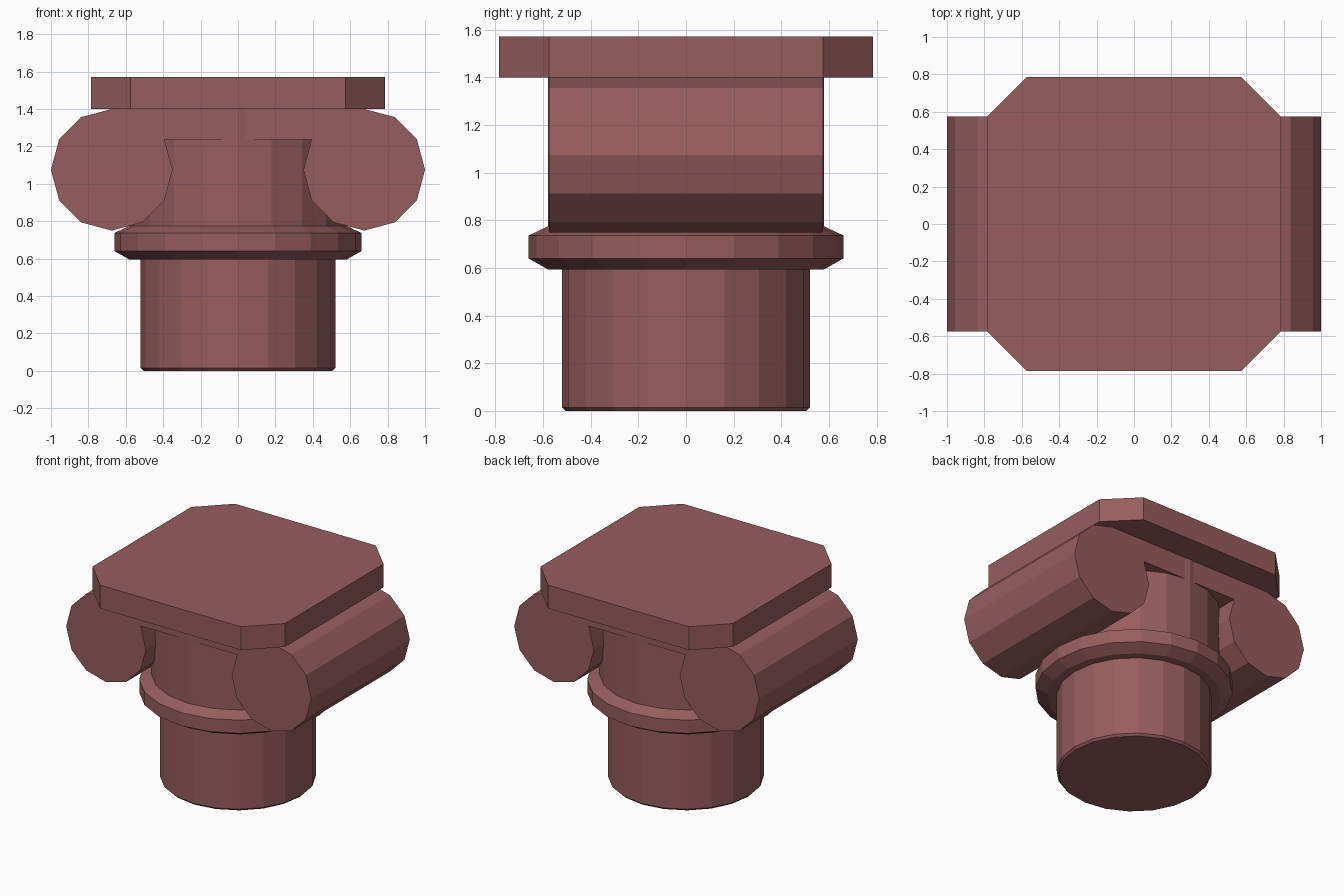
import bpy, bmesh
from math import sin, cos, pi, radians

if "Cube" in bpy.data.objects:
    bpy.data.objects.remove(bpy.data.objects["Cube"])

mat = bpy.data.materials.new("red_stone")
mat.diffuse_color = (0.31, 0.11, 0.11, 1)
mat.use_nodes = True
mat.node_tree.nodes["Principled BSDF"].inputs["Base Color"].default_value = mat.diffuse_color


def finish(bm, name):
    bmesh.ops.recalc_face_normals(bm, faces=bm.faces)
    mesh = bpy.data.meshes.new(name)
    bm.to_mesh(mesh)
    bm.free()
    mesh.materials.append(mat)
    obj = bpy.data.objects.new(name, mesh)
    bpy.context.collection.objects.link(obj)
    return obj


def lathe(name, profile, sides=20):
    """Closed turned solid from (radius, z) points, bottom to top."""
    bm = bmesh.new()
    rings = [[bm.verts.new((r * cos(2 * pi * i / sides), r * sin(2 * pi * i / sides), z))
              for i in range(sides)] for r, z in profile]
    for low, high in zip(rings, rings[1:]):
        for i in range(sides):
            j = (i + 1) % sides
            bm.faces.new((low[i], low[j], high[j], high[i]))
    bm.faces.new(rings[0])
    bm.faces.new(rings[-1])
    return finish(bm, name)


def prism(name, points, offset):
    """Extrude a flat outline of 3D points along an offset."""
    bm = bmesh.new()
    face = bm.faces.new([bm.verts.new(p) for p in points])
    ext = bmesh.ops.extrude_face_region(bm, geom=[face], use_keep_orig=True)
    verts = [g for g in ext["geom"] if isinstance(g, bmesh.types.BMVert)]
    bmesh.ops.translate(bm, verts=verts, vec=offset)
    return finish(bm, name)


# Turned column parts
lathe("shaft", [(0.505, 0), (0.52, 0.015), (0.52, 0.62)])
lathe("collar_ring", [(0.58, 0.595), (0.66, 0.64), (0.66, 0.737), (0.58, 0.775)])
lathe("neck", [(0.58, 0.76), (0.58, 1.40)])

# Twelve-sided scrolls joined by a flat band, as one extruded outline
right = [(0.675 + 0.325 * cos(radians(a)), 1.075 + 0.325 * sin(radians(a)))
         for a in range(90, -211, -30)]
outline = right + [(-x, z) for x, z in reversed(right)]
prism("scrolls", [(x, -0.574, z) for x, z in outline], (0, 1.148, 0))

# Top slab with clipped corners
a, b = 0.785, 0.575
corners = [(a, -b), (a, b), (b, a), (-b, a), (-a, b), (-a, -b), (-b, -a), (b, -a)]
prism("top_slab", [(x, y, 1.40) for x, y in corners], (0, 0, 0.172))
